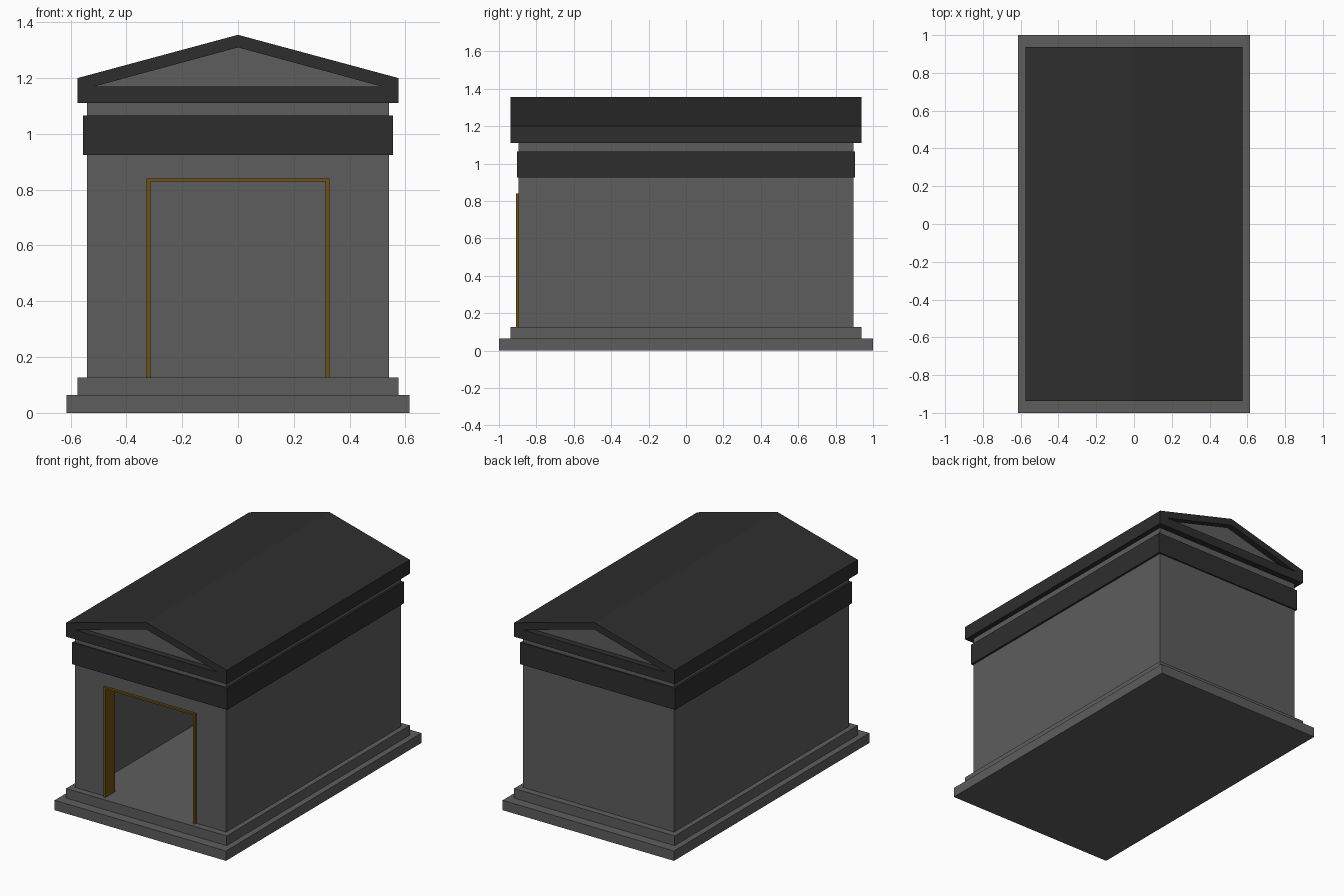
import bpy
import bmesh
from mathutils import Vector

default = bpy.data.objects.get("Cube")
if default:
    bpy.data.objects.remove(default, do_unlink=True)


def material(name, rgb):
    m = bpy.data.materials.new(name)
    m.use_nodes = True
    m.diffuse_color = (*rgb, 1)
    m.node_tree.nodes["Principled BSDF"].inputs["Base Color"].default_value = (*rgb, 1)
    return m


STONE = material("grey stone", (0.11, 0.11, 0.11))
DARK = material("dark slate", (0.027, 0.027, 0.027))
BRONZE = material("bronze", (0.16, 0.08, 0.006))


def prism(name, outline, y0, y1, mat):
    """Extrude an x-z outline from y0 to y1."""
    bm = bmesh.new()
    face = bm.faces.new([bm.verts.new((x, y0, z)) for x, z in outline])
    moved = bmesh.ops.extrude_face_region(bm, geom=[face])["geom"]
    verts = [v for v in moved if isinstance(v, bmesh.types.BMVert)]
    bmesh.ops.translate(bm, verts=verts, vec=Vector((0, y1 - y0, 0)))
    bmesh.ops.recalc_face_normals(bm, faces=bm.faces)
    mesh = bpy.data.meshes.new(name)
    bm.to_mesh(mesh)
    bm.free()
    mesh.materials.append(mat)
    obj = bpy.data.objects.new(name, mesh)
    bpy.context.collection.objects.link(obj)
    return obj


def block(name, half_x, half_y, z0, z1, mat):
    outline = [(-half_x, z0), (half_x, z0), (half_x, z1), (-half_x, z1)]
    return prism(name, outline, -half_y, half_y, mat)


def cut(target, cutter):
    cutter.hide_render = True
    mod = target.modifiers.new("cut", "BOOLEAN")
    mod.operation = "DIFFERENCE"
    mod.solver = "EXACT"
    mod.object = cutter
    bpy.context.view_layer.objects.active = target
    bpy.ops.object.modifier_apply(modifier=mod.name)
    bpy.data.objects.remove(cutter, do_unlink=True)


# Stepped plinth
STEP, FLOOR, BAND, EAVE = 0.064, 0.127, 0.925, 1.11
block("lower_step", 0.614, 1.0, 0, STEP, STONE)
block("upper_step", 0.575, 0.937, STEP, FLOOR, STONE)

# Hollow chamber with a front doorway
walls = block("chamber_walls", 0.542, 0.895, FLOOR, EAVE, STONE)
cut(walls, block("room_cutter", 0.465, 0.815, 0.1, 1.2, STONE))
door = [(-0.32, 0.1), (0.32, 0.1), (0.32, 0.835), (-0.32, 0.835)]
cut(walls, prism("doorway_cutter", door, -1.0, -0.75, STONE))

# Bronze door surround
half = [(0.328, FLOOR), (0.328, 0.84), (-0.328, 0.84), (-0.328, FLOOR)]
inner = [(-0.314, FLOOR), (-0.314, 0.829), (0.314, 0.829), (0.314, FLOOR)]
prism("door_frame", half + inner, -0.91, -0.81, BRONZE)

# Dark band around the wall top
block("entablature_band", 0.555, 0.904, BAND, 1.065, DARK)

# Gabled roof with a recessed stone pediment at each end
gable = [(-0.575, EAVE), (0.575, EAVE), (0.575, 1.2), (0, 1.355), (-0.575, 1.2)]
roof = prism("gabled_roof", gable, -0.937, 0.937, DARK)
triangle = [(-0.515, 1.17), (0.515, 1.17), (0, 1.31)]
for side in (-1, 1):
    cut(roof, prism("pediment_cutter", triangle, side * 0.897, side * 1.1, DARK))
roof.data.materials.clear()
roof.data.materials.append(DARK)
roof.data.materials.append(STONE)
for poly in roof.data.polygons:
    recessed = abs(poly.normal.y) > 0.9 and abs(poly.center.y) < 0.92
    poly.material_index = 1 if recessed else 0
